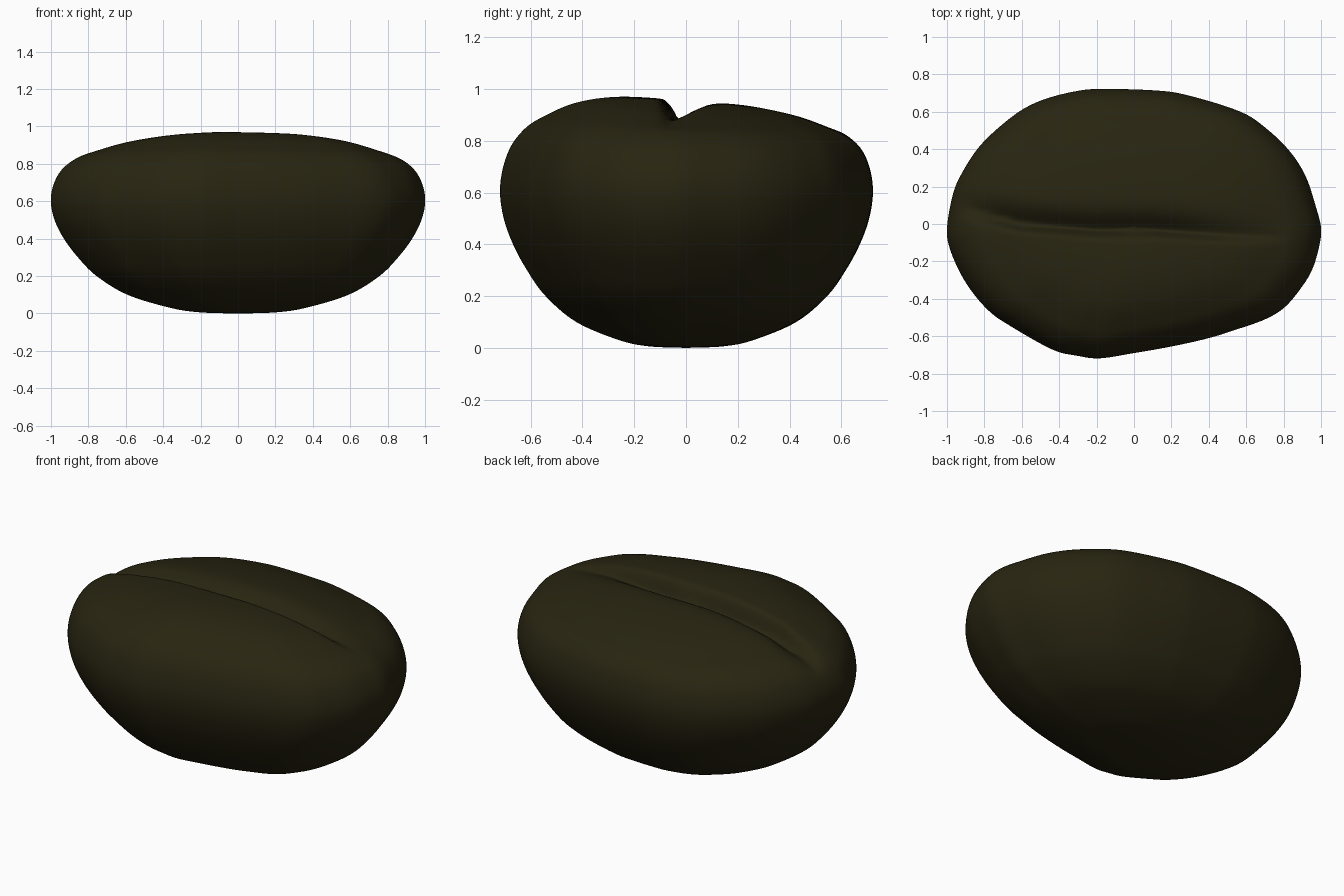
import bpy, bmesh, math
from mathutils import Vector

if "Cube" in bpy.data.objects:
    bpy.data.objects.remove(bpy.data.objects["Cube"])

# outline seen from above (counter-clockwise)
OUTLINE = [(1, -.02), (.97, .1), (.92, .25), (.84, .38), (.72, .5), (.57, .6), (.28, .69),
           (.1, .715), (-.18, .722), (-.31, .71), (-.47, .67), (-.6, .61), (-.73, .51),
           (-.83, .41), (-.91, .29), (-.965, .17), (-1, -.02), (-.985, -.13), (-.93, -.26),
           (-.86, -.37), (-.77, -.47), (-.67, -.54), (-.44, -.67), (-.3, -.705), (-.18, -.718),
           (0, -.69), (.2, -.655), (.4, -.61), (.56, -.56), (.7, -.51), (.8, -.45),
           (.88, -.36), (.95, -.25), (.99, -.12)]
# side profile: outline scale against height, from underside to crown
PROFILE = [(0, 0), (.2, .006), (.36, .03), (.59, .1), (.755, .2), (.855, .3), (.93, .4),
           (.98, .5), (1, .6), (.985, .69), (.94, .77), (.86, .83), (.76, .866),
           (.6, .91), (.4, .94), (.2, .953), (0, .956)]
# centre line of the crease across the crown, (x, y)
CREASE = [(-1, .1), (-.85, .06), (-.6, 0), (-.2, -.03), (.1, -.03), (.5, -.055), (1, -.07)]


def spline(pts, steps, closed):
    """Catmull-Rom curve through the points."""
    n, out = len(pts), []
    for i in range(n if closed else n - 1):
        get = lambda j: Vector(pts[j % n] if closed else pts[max(0, min(n - 1, j))])
        a, b, c, d = (get(i + k) for k in (-1, 0, 1, 2))
        for k in range(steps):
            t = k / steps
            out.append(.5 * (2 * b + (c - a) * t + (2 * a - 5 * b + 4 * c - d) * t * t
                             + (3 * b - a - 3 * c + d) * t ** 3))
    if not closed:
        out.append(Vector(pts[-1]))
    return out


def smooth(a, b, x):
    t = max(0, min(1, (x - a) / (b - a)))
    return t * t * (3 - 2 * t)


def crease_y(x):
    for (x0, y0), (x1, y1) in zip(CREASE, CREASE[1:]):
        if x <= x1:
            t = (x - x0) / (x1 - x0)
            return y0 + (y1 - y0) * t
    return CREASE[-1][1]


def place(o, s, z, crown):
    x, y = o.x * s, o.y * s
    if crown:
        # front lobe is fuller than the back lobe
        side = o.y / .72
        z += .19 * s ** 1.5 * (1 - s) * (-side if side < 0 else -.45 * side)
        # crease: steep on the front lobe, gentle on the back lobe
        d = y - crease_y(x)
        depth = .075 * smooth(-.98, -.6, x) * (1 - smooth(.1, .85, x))
        depth += .02 * smooth(-1, -.85, x) * (1 - smooth(.6, .9, x))
        f = math.exp(-(d / .03) ** 2) if d < 0 else math.exp(-(d / .075) ** 1.5)
        z -= depth * f
    return (x, y, z)


# bean body
bm = bmesh.new()
outline = spline(OUTLINE, 6, True)
profile = spline(PROFILE, 8, False)
n = len(outline)
last = len(profile) - 1
rings = []
for i, p in enumerate(profile):
    crown = i > 8 * 8
    if i in (0, last):
        rings.append([bm.verts.new(place(outline[0], 0, p.y, crown))] * n)
    else:
        rings.append([bm.verts.new(place(o, p.x, p.y, crown)) for o in outline])
for i in range(last):
    lo, hi = rings[i], rings[i + 1]
    for j in range(n):
        k = (j + 1) % n
        quad = [lo[j], lo[k], hi[k], hi[j]]
        bm.faces.new(list(dict.fromkeys(quad)))
bmesh.ops.recalc_face_normals(bm, faces=bm.faces)
for f in bm.faces:
    f.smooth = True
mesh = bpy.data.meshes.new("bean")
bm.to_mesh(mesh)
bm.free()
bean = bpy.data.objects.new("bean", mesh)
bpy.context.collection.objects.link(bean)

mat = bpy.data.materials.new("dark roast brown")
mat.diffuse_color = (.021, .018, .0055, 1)
mat.use_nodes = True
mat.node_tree.nodes["Principled BSDF"].inputs["Base Color"].default_value = mat.diffuse_color
mesh.materials.append(mat)
